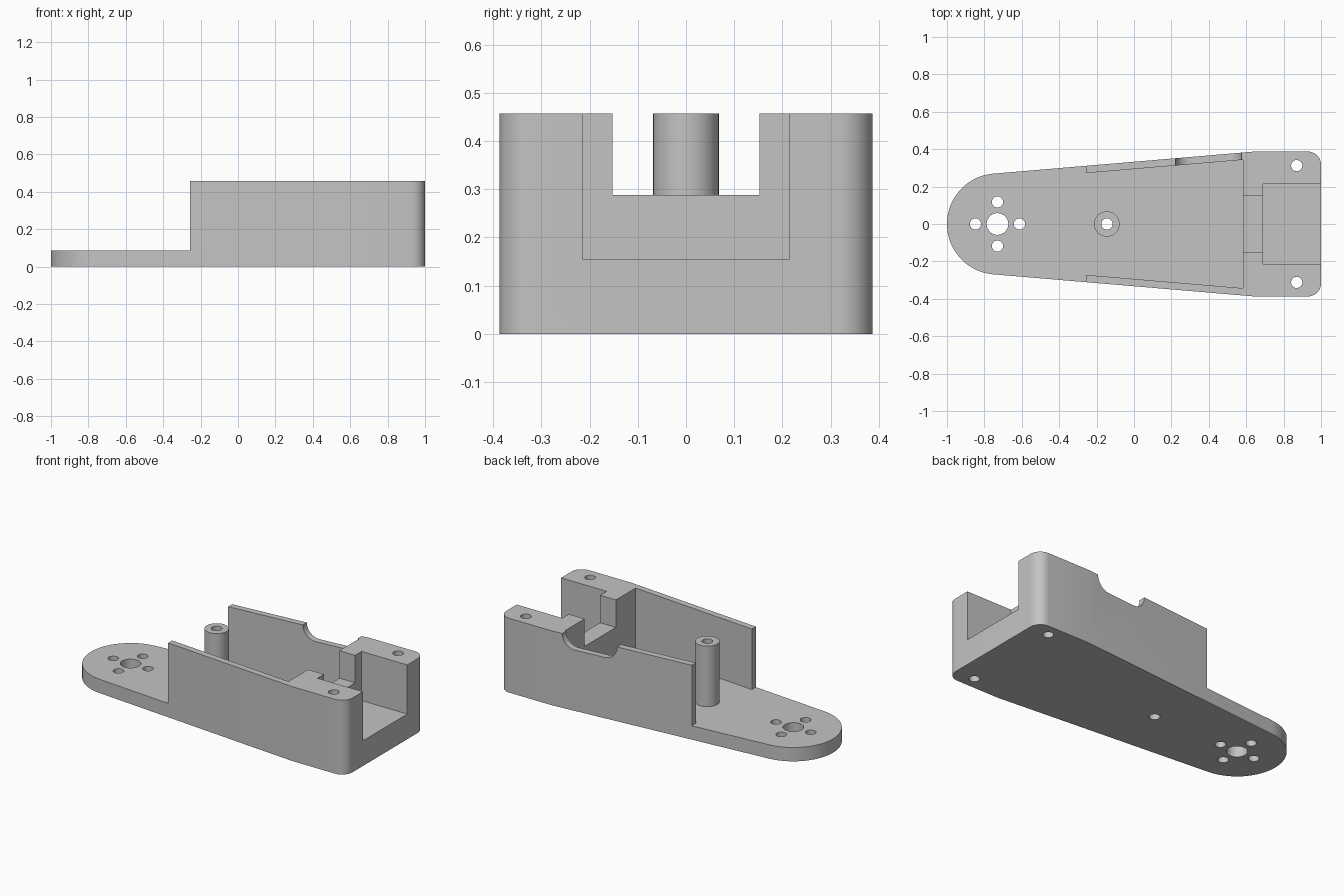
import bpy, bmesh, math

cube = bpy.data.objects.get("Cube")
if cube:
    bpy.data.objects.remove(cube, do_unlink=True)

HEIGHT, FLOOR = 0.457, 0.085
WALL_END, BLOCK_START = -0.257, 0.583
HUB_X, HUB_R = -0.73, 0.27
FLARE_X, HALF_W = 0.64, 0.387
POST_X = -0.145

grey = bpy.data.materials.new("plain grey")
grey.use_nodes = True
colour = (0.55, 0.55, 0.55, 1)
grey.diffuse_color = colour
grey.node_tree.nodes["Principled BSDF"].inputs["Base Color"].default_value = colour


def arc(cx, cy, r, a0, a1, n):
    """Points along an arc, angles in degrees."""
    steps = [math.radians(a0 + (a1 - a0) * i / n) for i in range(n + 1)]
    return [(cx + r * math.cos(a), cy + r * math.sin(a)) for a in steps]


def prism(name, points, low, high, upright=False):
    """Extrude a profile along z, or along y when upright."""
    bm = bmesh.new()
    verts = [bm.verts.new((u, low, v) if upright else (u, v, low)) for u, v in points]
    face = bm.faces.new(verts)
    out = bmesh.ops.extrude_face_region(bm, geom=[face])
    moved = [g for g in out["geom"] if isinstance(g, bmesh.types.BMVert)]
    d = high - low
    bmesh.ops.translate(bm, verts=moved, vec=(0, d, 0) if upright else (0, 0, d))
    bmesh.ops.recalc_face_normals(bm, faces=bm.faces[:])
    mesh = bpy.data.meshes.new(name)
    bm.to_mesh(mesh)
    bm.free()
    mesh.materials.append(grey)
    obj = bpy.data.objects.new(name, mesh)
    bpy.context.collection.objects.link(obj)
    return obj


def rect(x0, x1, y0, y1):
    return [(x0, y0), (x1, y0), (x1, y1), (x0, y1)]


def cylinder(name, x, y, r, low, high):
    return prism(name, arc(x, y, r, 0, 360, 40)[:-1], low, high)


def carve(obj, cutters):
    """Subtract each cutter, bake the result, then drop the cutters."""
    for c in cutters:
        c.hide_render = True
        mod = obj.modifiers.new("cut", 'BOOLEAN')
        mod.operation, mod.solver, mod.object = 'DIFFERENCE', 'EXACT', c
    bpy.context.view_layer.update()
    deps = bpy.context.evaluated_depsgraph_get()
    mesh = bpy.data.meshes.new_from_object(obj.evaluated_get(deps))
    obj.modifiers.clear()
    obj.data = mesh
    for c in cutters:
        bpy.data.objects.remove(c, do_unlink=True)


# Arm outline: round hub, tangent sides, square end with rounded corners
reach = FLARE_X - HUB_X
slope = math.atan2(HALF_W, reach) - math.asin(HUB_R / math.hypot(reach, HALF_W))
tilt = math.degrees(slope)
R = 0.07
outline = arc(HUB_X, 0, HUB_R, 90 + tilt, 270 - tilt, 48)
outline += [(FLARE_X, -HALF_W)]
outline += arc(1 - R, R - HALF_W, R, -90, 0, 12)
outline += arc(1 - R, HALF_W - R, R, 0, 90, 12)
outline += [(FLARE_X, HALF_W)]
body = prism("arm_body", outline, 0, HEIGHT)


# Cavity between the thin side walls
def inner(x):
    return HALF_W - 0.039 - (FLARE_X - x) * math.tan(slope)


x0 = WALL_END - 0.05
cavity = [(x0, -inner(x0)), (BLOCK_START, -inner(BLOCK_START)),
          (BLOCK_START, inner(BLOCK_START)), (x0, inner(x0))]

# Rounded slot in the top of the back wall
SLOT_R, s0, s1 = 0.083, 0.222, 0.575
slot = arc(s0 + SLOT_R, HEIGHT, SLOT_R, 180, 270, 16)
slot += arc(s1 - SLOT_R, HEIGHT, SLOT_R, 270, 360, 16)
slot += [(s1, HEIGHT + 0.1), (s0, HEIGHT + 0.1)]

TOP = 0.6
cutters = [
    prism("hub_clearance", rect(-1.1, WALL_END, -0.5, 0.5), FLOOR, TOP),
    prism("wall_cavity", cavity, FLOOR, TOP),
    prism("end_pocket", rect(0.69, 1.1, -0.215, 0.215), 0.155, TOP),
    prism("cable_notch", rect(0.55, 0.72, -0.152, 0.152), 0.288, TOP),
    prism("back_slot", slot, 0.2, 0.5, upright=True),
]

# Hub bore, bolt circle, end screw holes and post hole
SCREW = 0.03
holes = [(HUB_X, 0, 0.058), (POST_X, 0, SCREW)]
holes += [(HUB_X + dx, dy, SCREW) for dx, dy in ((0.118, 0), (-0.118, 0), (0, 0.118), (0, -0.118))]
holes += [(0.87, side * 0.312, SCREW) for side in (-1, 1)]
cutters += [cylinder("hole", x, y, r, -0.1, TOP) for x, y, r in holes]
carve(body, cutters)

# Hollow screw post
post = cylinder("screw_post", POST_X, 0, 0.068, FLOOR, HEIGHT)
carve(post, [cylinder("post_bore", POST_X, 0, SCREW, 0, TOP)])

# Smooth curves, sharp edges
bpy.ops.object.select_all(action='DESELECT')
for obj in (body, post):
    obj.select_set(True)
bpy.context.view_layer.objects.active = body
bpy.ops.object.shade_smooth_by_angle(angle=math.radians(30))
